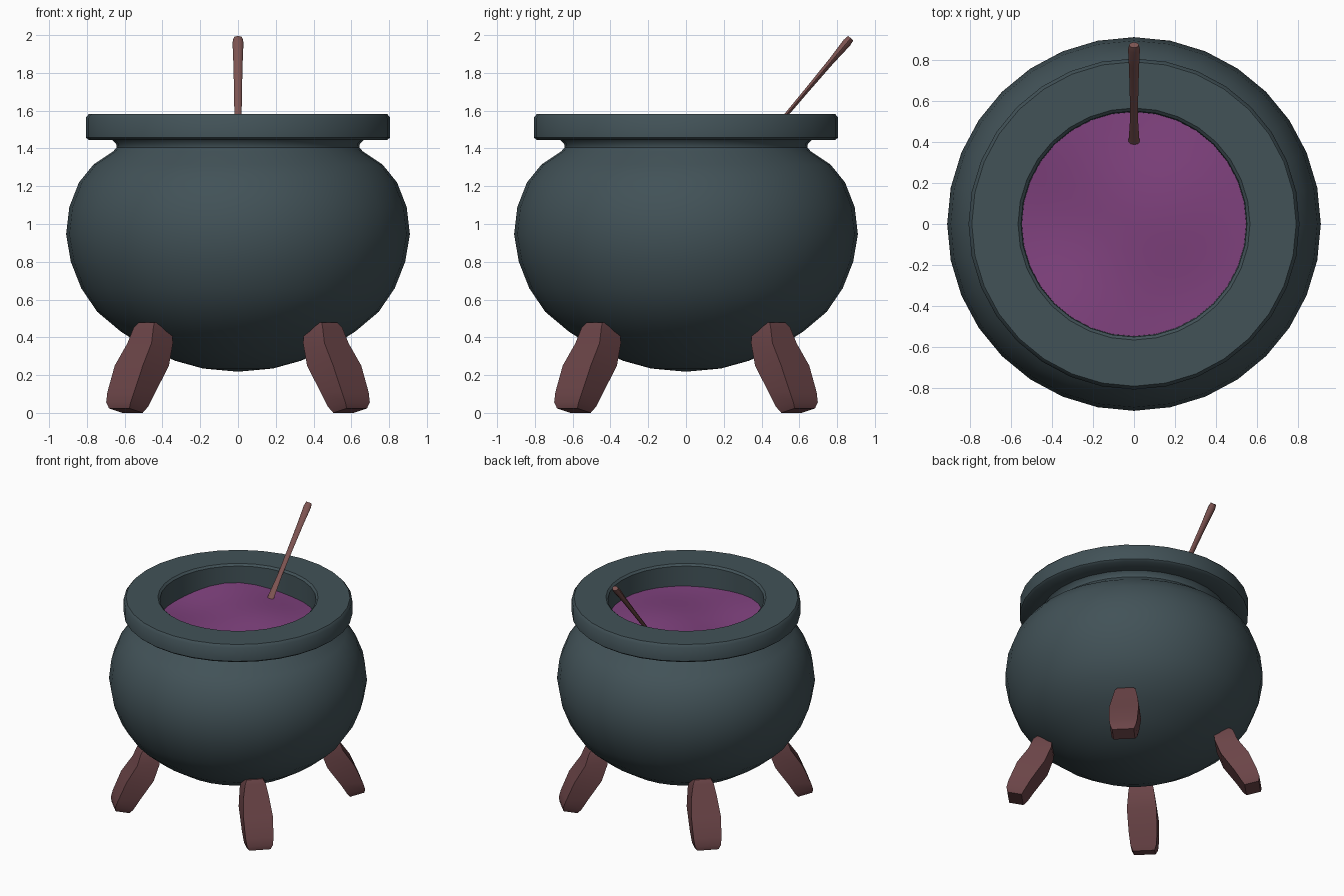
import bpy, bmesh, math
from mathutils import Vector

if "Cube" in bpy.data.objects:
    bpy.data.objects.remove(bpy.data.objects["Cube"])

SEG = 32


def material(name, rgb):
    m = bpy.data.materials.new(name)
    m.diffuse_color = (*rgb, 1)
    m.use_nodes = True
    m.node_tree.nodes["Principled BSDF"].inputs["Base Color"].default_value = m.diffuse_color
    return m


IRON = material("dark slate iron", (0.054, 0.084, 0.096))
BREW = material("purple brew", (0.216, 0.054, 0.21))
LEG = material("reddish brown leg", (0.145, 0.058, 0.063))
WOOD = material("light brown wood", (0.21, 0.09, 0.085))


def finish(bm, name, mat, angle=40):
    bmesh.ops.recalc_face_normals(bm, faces=bm.faces)
    me = bpy.data.meshes.new(name)
    bm.to_mesh(me)
    bm.free()
    me.materials.append(mat)
    ob = bpy.data.objects.new(name, me)
    bpy.context.collection.objects.link(ob)
    bpy.ops.object.select_all(action='DESELECT')
    ob.select_set(True)
    bpy.context.view_layer.objects.active = ob
    bpy.ops.object.shade_smooth_by_angle(angle=math.radians(angle))
    return ob


def bridge(bm, rings):
    """Quads between neighbouring closed rings."""
    for a, b in zip(rings, rings[1:]):
        n = len(a)
        for i in range(n):
            bm.faces.new((a[i], a[(i + 1) % n], b[(i + 1) % n], b[i]))


def circle(bm, r, height):
    pts = [(r * math.cos(2 * math.pi * i / SEG), r * math.sin(2 * math.pi * i / SEG))
           for i in range(SEG)]
    return [bm.verts.new((x, y, height(x, y))) for x, y in pts]


def fan(bm, centre, ring):
    c = bm.verts.new(centre)
    for i in range(len(ring)):
        bm.faces.new((c, ring[i], ring[(i + 1) % len(ring)]))


# Round pot with neck, thick rim and inner wall
profile = [(0.185, 0.235), (0.33, 0.275), (0.47, 0.335), (0.62, 0.43), (0.745, 0.535),
           (0.83, 0.66), (0.885, 0.80), (0.91, 0.945), (0.893, 1.09), (0.842, 1.22),
           (0.765, 1.315), (0.66, 1.385), (0.643, 1.405), (0.645, 1.425), (0.665, 1.445),
           (0.79, 1.445), (0.806, 1.458), (0.806, 1.562), (0.79, 1.582),
           (0.565, 1.582), (0.55, 1.568), (0.545, 1.36)]
bm = bmesh.new()
rings = [circle(bm, r, lambda x, y, z=z: z) for r, z in profile]
bridge(bm, rings)
fan(bm, (0, 0, 0.218), rings[0])
finish(bm, "cauldron_pot", IRON)


# Gently rippled liquid surface
def wave(x, y):
    return 1.425 + 0.016 * math.sin(6 * x + 1) * math.cos(5 * y) + 0.01 * math.sin(7 * y + 3 * x)


bm = bmesh.new()
rings = [circle(bm, 0.548 * k / 8, wave) for k in range(1, 9)]
bridge(bm, rings)
fan(bm, (0, 0, wave(0, 0)), rings[0])
finish(bm, "liquid", BREW, 60)

# Four barrel-shaped legs splayed along the diagonals
# (height, distance from axis, half width, half depth)
leg_rings = [(0.478, 0.635, 0.058, 0.05), (0.45, 0.64, 0.074, 0.068), (0.37, 0.657, 0.09, 0.08),
             (0.25, 0.72, 0.105, 0.098), (0.11, 0.798, 0.1, 0.08), (0.045, 0.83, 0.092, 0.065),
             (0.012, 0.84, 0.076, 0.05)]
for name, deg in (("front_left", 225), ("front_right", 315), ("back_right", 45), ("back_left", 135)):
    a = math.radians(deg)
    out, side = Vector((math.cos(a), math.sin(a), 0)), Vector((-math.sin(a), math.cos(a), 0))
    bm = bmesh.new()
    rings = []
    for z, r, w, t in leg_rings:
        rings.append([bm.verts.new(out * (r + sx * t) + side * (sy * w)
                                   + Vector((0, 0, z + (0.012 * sx if z < 0.1 else 0))))
                      for sx, sy in ((1, 1), (-1, 1), (-1, -1), (1, -1))])
    bridge(bm, rings)
    bm.faces.new(rings[0])
    bm.faces.new(rings[-1])
    finish(bm, name + "_leg", LEG, 45)

# Flattened stirring stick leaning to the back
low, high = Vector((0, 0.36, 1.375)), Vector((0, 0.872, 1.984))
across = Vector((1, 0, 0))
normal = (high - low).normalized().cross(across)
bm = bmesh.new()
rings = []
for f, w, t in ((0, 0.029, 0.012), (0.1, 0.026, 0.011), (0.3, 0.019, 0.010), (0.55, 0.021, 0.012),
                (0.8, 0.025, 0.016), (0.96, 0.029, 0.023), (1.0, 0.024, 0.018)):
    c = low.lerp(high, f)
    rings.append([bm.verts.new(c + across * (w * math.cos(k * math.pi / 4))
                               + normal * (t * math.sin(k * math.pi / 4))) for k in range(8)])
bridge(bm, rings)
bm.faces.new(rings[0])
bm.faces.new(rings[-1])
finish(bm, "stirring_stick", WOOD, 50)
